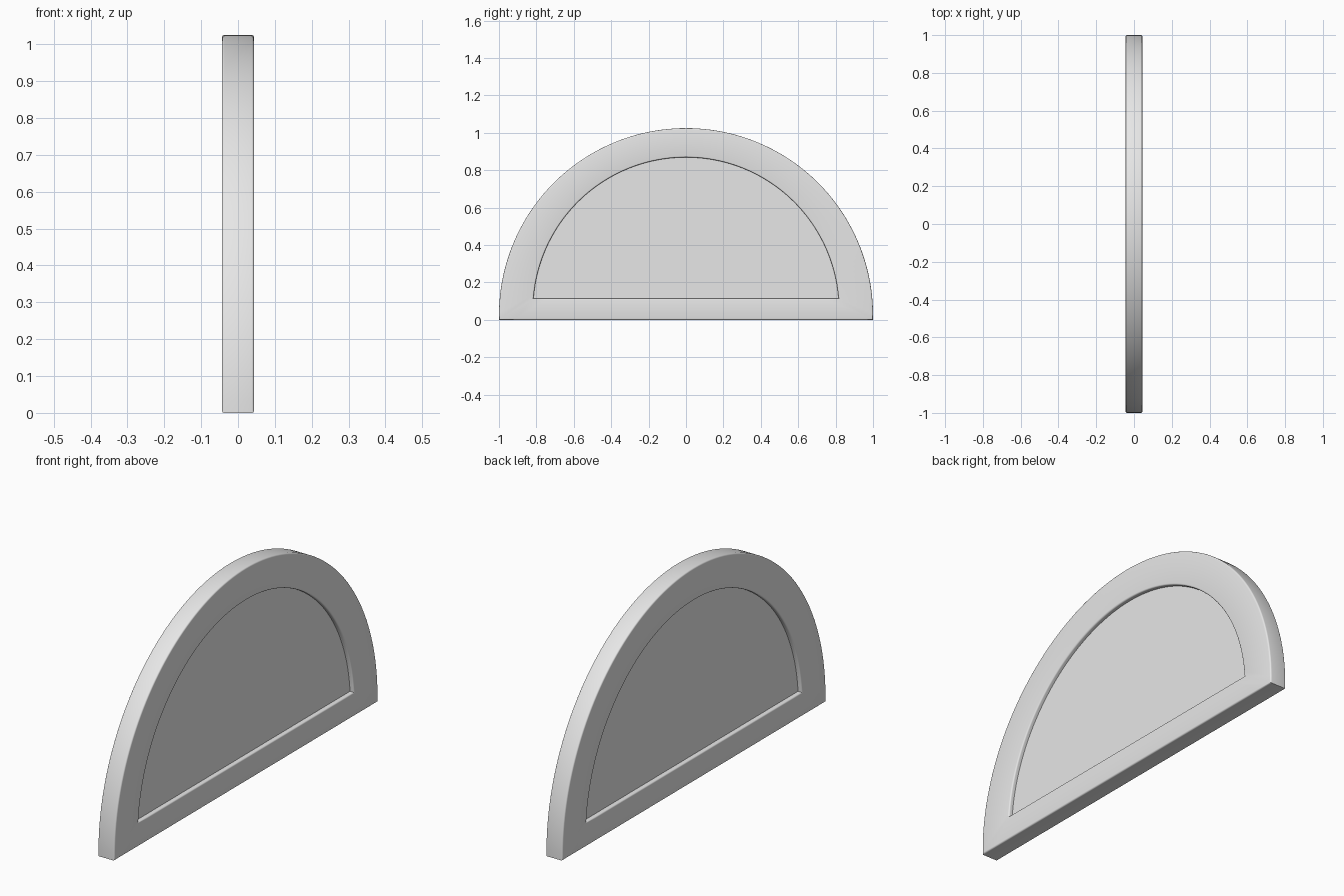
import bpy, bmesh, math

if "Cube" in bpy.data.objects:
    bpy.data.objects.remove(bpy.data.objects["Cube"])

HALF = 0.044      # half thickness
DEPTH = 0.02      # recess depth on each side
BEV = 0.007       # rounded edge size
N_ARC, N_BASE, SEG = 96, 24, 4

grey = bpy.data.materials.new("light grey")
grey.diffuse_color = (0.8, 0.8, 0.8, 1)
grey.use_nodes = True
grey.node_tree.nodes["Principled BSDF"].inputs["Base Color"].default_value = grey.diffuse_color


def outline(cz, r, base, off):
    """Arch outline (y, z): arc plus flat base, grown by off."""
    r, base = r + off, base - off
    a = math.asin((base - cz) / r)
    pts = []
    for i in range(N_ARC + 1):
        t = a + (math.pi - 2 * a) * i / N_ARC
        pts.append((r * math.cos(t), cz + r * math.sin(t)))
    w = r * math.cos(a)
    for i in range(1, N_BASE):
        pts.append((-w + 2 * w * i / N_BASE, base))
    return pts


OUTER = (0.025, 1.0, 0.0)
INNER = (0.051, 0.818, 0.115)

# Section from recess floor, over the rim, to the outer edge: (shape, offset, x)
half = [(INNER, 0, HALF - DEPTH)]
for k in range(SEG + 1):
    t = k / SEG * math.pi / 2
    half.append((INNER, BEV * (1 - math.cos(t)), HALF - BEV + BEV * math.sin(t)))
for k in range(SEG + 1):
    t = k / SEG * math.pi / 2
    half.append((OUTER, -BEV * (1 - math.sin(t)), HALF - BEV + BEV * math.cos(t)))
section = half + [(s, o, -x) for s, o, x in reversed(half)]

# Loft the section rings and cap both recess floors
bm = bmesh.new()
rings = [[bm.verts.new((x, y, z)) for y, z in outline(*s, o)] for s, o, x in section]
n = len(rings[0])
for a, b in zip(rings, rings[1:]):
    for i in range(n):
        j = (i + 1) % n
        bm.faces.new((a[i], a[j], b[j], b[i]))
bm.faces.new(rings[0])
bm.faces.new(rings[-1])
bmesh.ops.recalc_face_normals(bm, faces=bm.faces)
mesh = bpy.data.meshes.new("arched_panel")
bm.to_mesh(mesh)
bm.free()
mesh.materials.append(grey)

panel = bpy.data.objects.new("arched_panel", mesh)
bpy.context.collection.objects.link(panel)
bpy.context.view_layer.objects.active = panel
panel.select_set(True)
bpy.ops.object.shade_smooth_by_angle(angle=math.radians(35))
